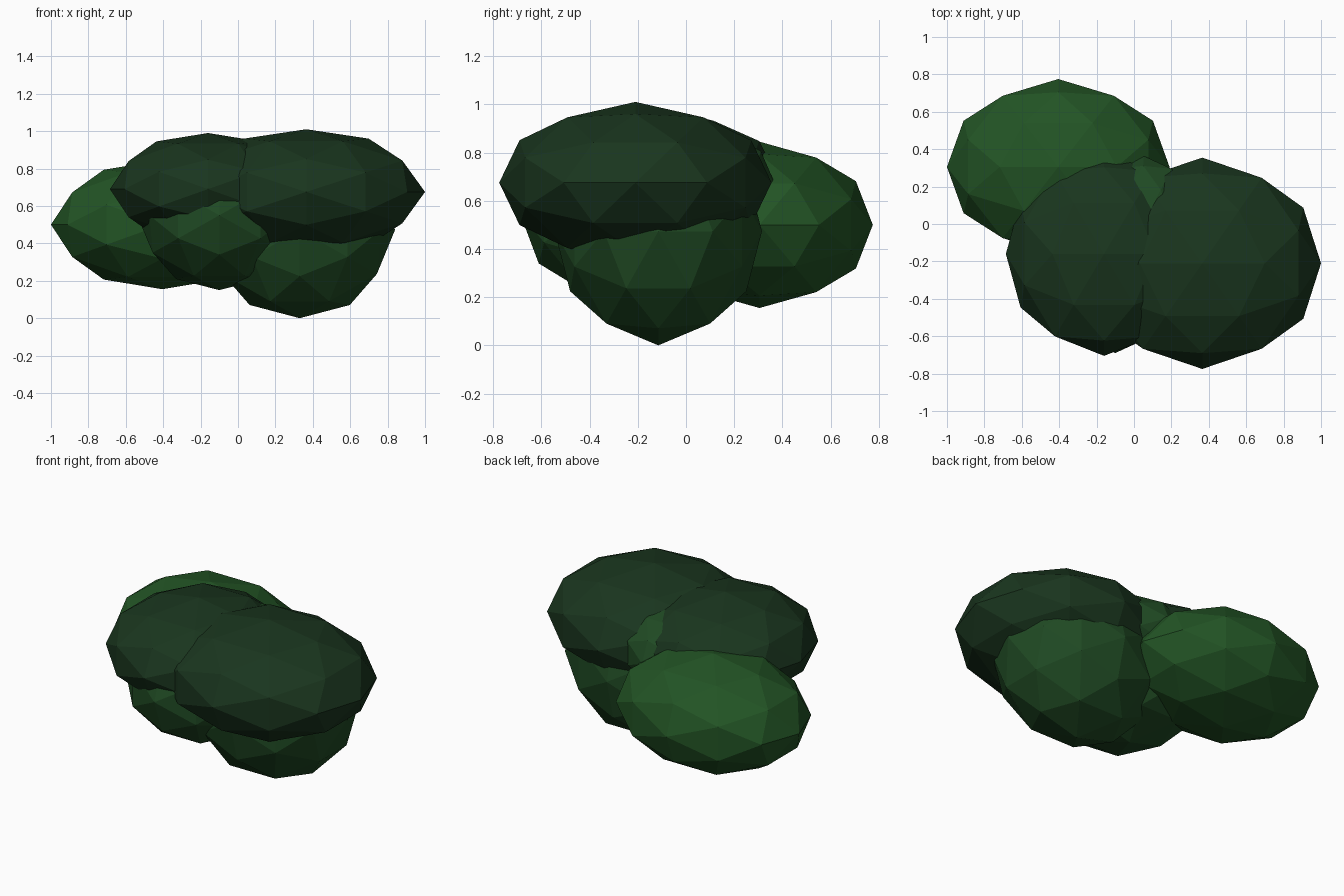
import bpy, bmesh

if "Cube" in bpy.data.objects:
    bpy.data.objects.remove(bpy.data.objects["Cube"])

PHI = (1 + 5 ** 0.5) / 2


def material(name, rgb):
    m = bpy.data.materials.new(name)
    m.diffuse_color = (*rgb, 1)
    m.use_nodes = True
    m.node_tree.nodes["Principled BSDF"].inputs["Base Color"].default_value = m.diffuse_color
    return m


LIGHT = material("light_leaf", (0.016, 0.088, 0.018))
MID = material("mid_leaf", (0.014, 0.068, 0.017))
DARK = material("dark_leaf", (0.010, 0.036, 0.013))


def clump(name, centre, radii, mat):
    """Axis-aligned, once-subdivided icosahedron squashed to an ellipsoid."""
    bm = bmesh.new()
    for a in (-1, 1):
        for b in (-PHI, PHI):
            for co in ((a, 0, b), (b, a, 0), (0, b, a)):
                bm.verts.new(co)
    bmesh.ops.convex_hull(bm, input=bm.verts[:])
    bmesh.ops.subdivide_edges(bm, edges=bm.edges[:], cuts=1, use_grid_fill=True)
    for v in bm.verts:
        n = v.co.normalized()
        v.co = [c + r * k for c, r, k in zip(centre, radii, n)]
    bmesh.ops.recalc_face_normals(bm, faces=bm.faces[:])
    me = bpy.data.meshes.new(name)
    bm.to_mesh(me)
    bm.free()
    me.materials.append(mat)
    bpy.context.collection.objects.link(bpy.data.objects.new(name, me))


# bush made of overlapping leaf clumps
clump("back_left_clump", (-0.405, 0.305, 0.50), (0.595, 0.47, 0.345), LIGHT)
clump("upper_right_clump", (0.365, -0.21, 0.675), (0.635, 0.565, 0.335), DARK)
clump("upper_left_clump", (-0.16, -0.16, 0.69), (0.525, 0.545, 0.30), DARK)
clump("lower_front_clump", (-0.10, -0.16, 0.55), (0.44, 0.53, 0.40), MID)
clump("lower_right_clump", (0.33, -0.115, 0.473), (0.51, 0.43, 0.473), MID)
clump("inner_clump", (0.05, 0.0, 0.68), (0.30, 0.365, 0.24), MID)
